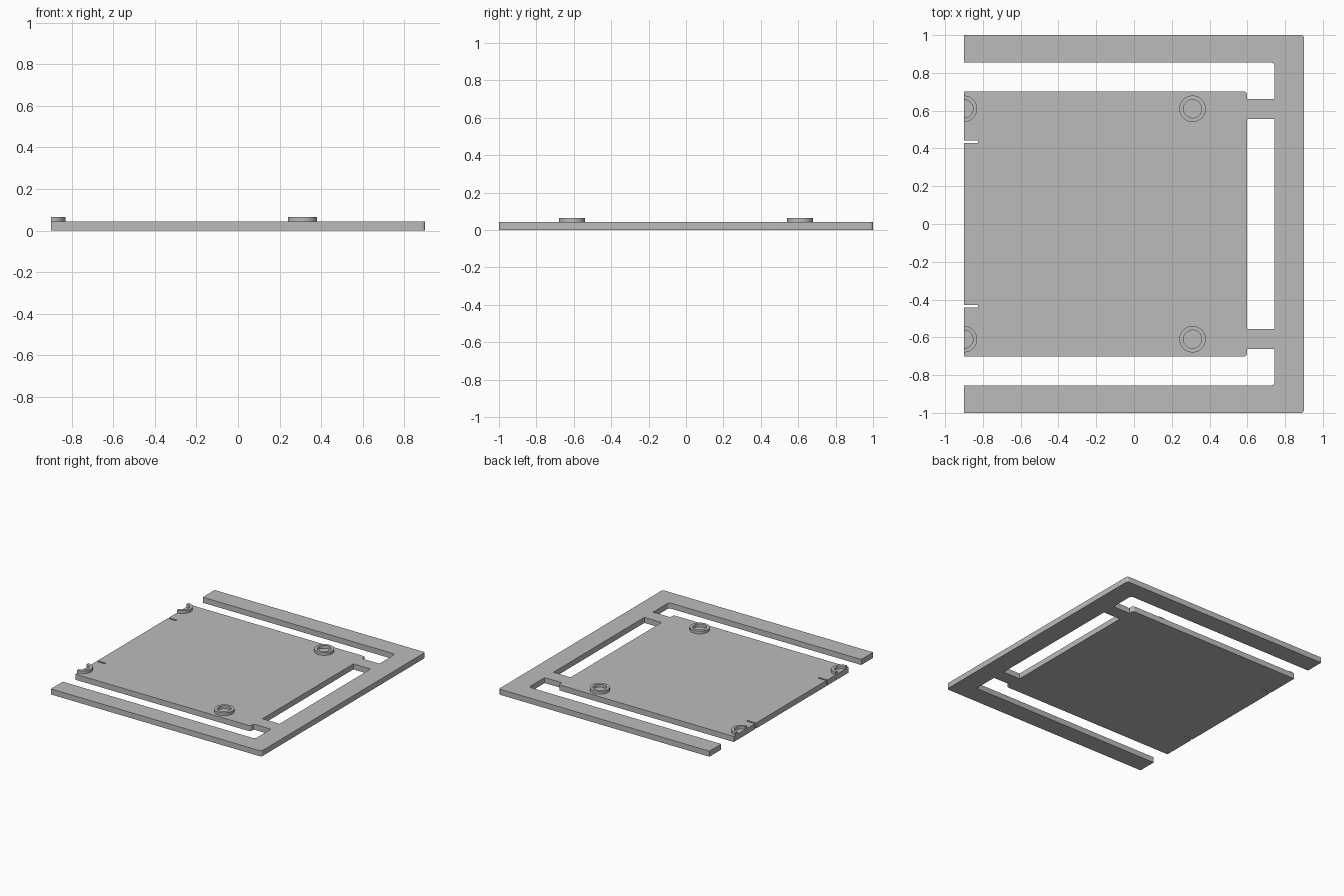
import bpy, bmesh, math
from mathutils import Vector

if "Cube" in bpy.data.objects:
    bpy.data.objects.remove(bpy.data.objects["Cube"])

T = 0.043          # plate thickness
TOP = 0.065        # top of the raised rings

grey = bpy.data.materials.new("plain grey")
grey.diffuse_color = (0.5, 0.5, 0.5, 1)
grey.use_nodes = True
grey.node_tree.nodes["Principled BSDF"].inputs["Base Color"].default_value = grey.diffuse_color


def finish(name, bm):
    """Turn a half model (y >= 0) into a mirrored object."""
    bmesh.ops.recalc_face_normals(bm, faces=bm.faces[:])
    me = bpy.data.meshes.new(name)
    bm.to_mesh(me)
    bm.free()
    me.materials.append(grey)
    ob = bpy.data.objects.new(name, me)
    bpy.context.collection.objects.link(ob)
    m = ob.modifiers.new("mirror", 'MIRROR')
    m.use_axis = (False, True, False)
    m.merge_threshold = 0.0005
    bpy.ops.object.select_all(action='DESELECT')
    ob.select_set(True)
    bpy.context.view_layer.objects.active = ob
    bpy.ops.object.shade_smooth_by_angle(angle=math.radians(35))
    return ob


def rounded(points, steps=5):
    """Outline from (x, y, corner radius); all corners are square."""
    out = []
    for i, (x, y, r) in enumerate(points):
        p = Vector((x, y))
        if r == 0:
            out.append(p)
            continue
        a = (Vector(points[i - 1][:2]) - p).normalized() * r
        b = (Vector(points[(i + 1) % len(points)][:2]) - p).normalized() * r
        for k in range(steps + 1):
            t = k / steps * math.pi / 2
            out.append(p + a * (1 - math.sin(t)) + b * (1 - math.cos(t)))
    return out


def ring(name, x, y, start, sweep, steps, ri=0.048, ro=0.07):
    """Raised ring, or an open arc with closed ends."""
    bm = bmesh.new()
    full = sweep > 6.28
    loops = []
    for k in range(steps if full else steps + 1):
        a = start + sweep * k / steps
        loops.append([bm.verts.new((x + r * math.cos(a), y + r * math.sin(a), z))
                      for r, z in ((ri, T), (ro, T), (ro, TOP), (ri, TOP))])
    for k in range(steps):
        p, q = loops[k], loops[(k + 1) % len(loops)]
        for j in range(4):
            n = (j + 1) % 4
            bm.faces.new((p[j], p[n], q[n], q[j]))
    if not full:
        bm.faces.new(loops[0])
        bm.faces.new(loops[-1])
    return finish(name, bm)


# plate, connecting tabs and surrounding U frame: one half outline
outline = [
    (-0.9, 0, 0), (0.598, 0, 0), (0.598, 0.555, 0), (0.745, 0.555, 0),
    (0.745, 0, 0), (0.9, 0, 0), (0.9, 1, 0.016), (-0.9, 1, 0),
    (-0.9, 0.855, 0), (0.745, 0.855, 0.022), (0.745, 0.662, 0),
    (0.598, 0.662, 0), (0.598, 0.702, 0.018), (-0.9, 0.702, 0),
    (-0.9, 0.442, 0), (-0.827, 0.442, 0), (-0.827, 0.429, 0), (-0.9, 0.429, 0),
]
bm = bmesh.new()
base = bm.faces.new([bm.verts.new((p.x, p.y, 0)) for p in rounded(outline)])
ext = bmesh.ops.extrude_face_region(bm, geom=[base], use_keep_orig=True)
bmesh.ops.translate(bm, vec=(0, 0, T),
                    verts=[g for g in ext["geom"] if isinstance(g, bmesh.types.BMVert)])
bmesh.ops.recalc_face_normals(bm, faces=bm.faces[:])
# open the seam so both halves join cleanly
seam = [f for f in bm.faces if all(abs(v.co.y) < 1e-6 for v in f.verts)]
bmesh.ops.delete(bm, geom=seam, context='FACES')
bmesh.ops.triangulate(bm, faces=[f for f in bm.faces if len(f.verts) > 4])
finish("plate_and_frame", bm)

# mounting rings: whole ones inside, half ones cut by the plate edge
ring("mounting_rings", 0.31, 0.61, 0, 2 * math.pi, 40)
ring("edge_half_rings", -0.9, 0.61, -math.pi / 2, math.pi, 20)
